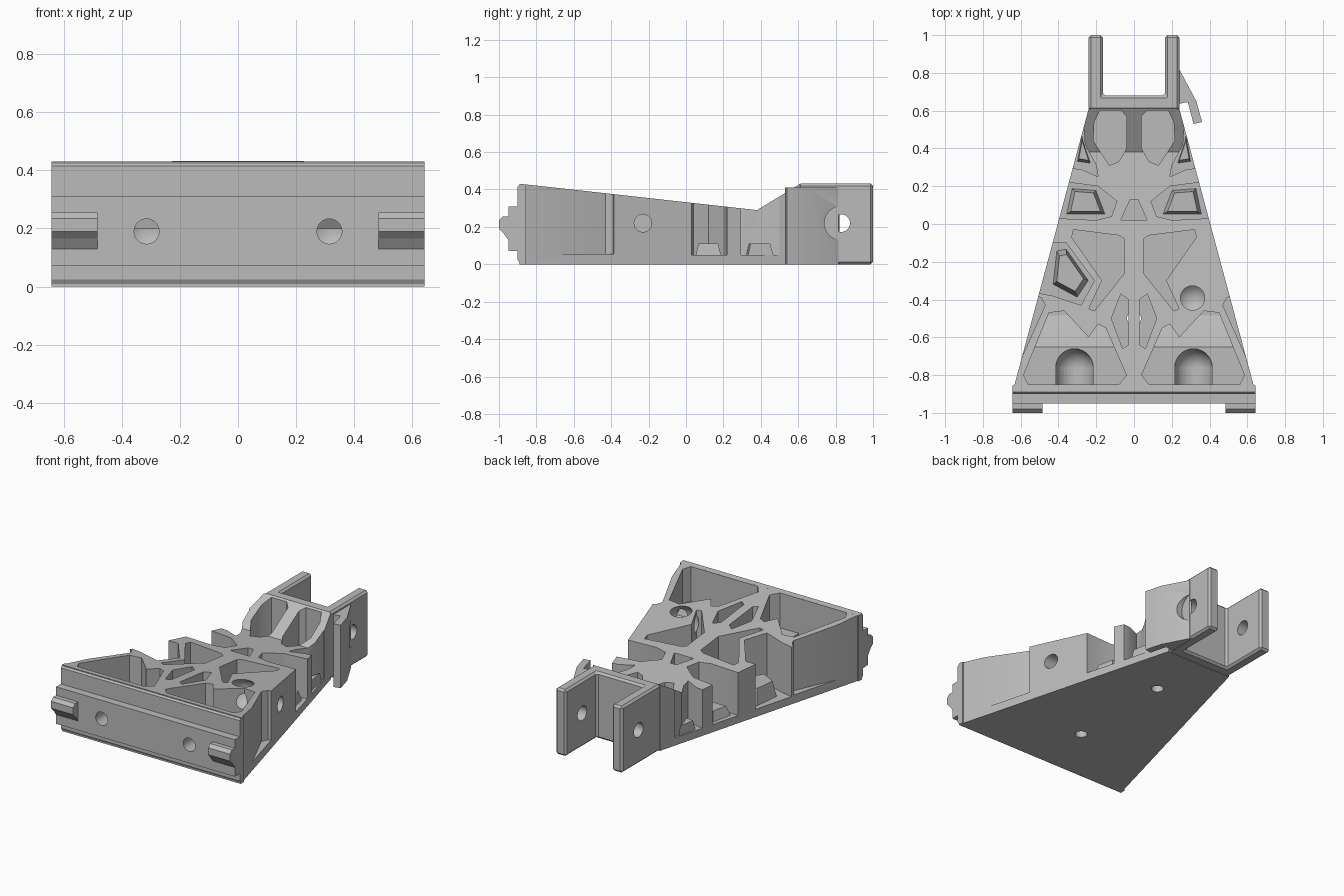
import bpy, bmesh
from mathutils import Vector, Matrix

if "Cube" in bpy.data.objects:
    bpy.data.objects.remove(bpy.data.objects["Cube"])

grey = bpy.data.materials.new("plain grey")
grey.use_nodes = True
COLOUR = (0.5, 0.5, 0.5, 1)
grey.diffuse_color = COLOUR
grey.node_tree.nodes["Principled BSDF"].inputs["Base Color"].default_value = COLOUR


def make(name, bm):
    bmesh.ops.recalc_face_normals(bm, faces=bm.faces)
    me = bpy.data.meshes.new(name)
    bm.to_mesh(me)
    bm.free()
    me.materials.append(grey)
    ob = bpy.data.objects.new(name, me)
    bpy.context.collection.objects.link(ob)
    return ob


def prism(name, pts, lo, hi, axis="z", taper=1.0):
    """Extrude a 2D outline: (x, y) along z, or (y, z) along x."""
    bm = bmesh.new()
    mid = sum((Vector(p) for p in pts), Vector((0, 0))) / len(pts)
    rings = []
    for w, s in ((lo, 1.0), (hi, taper)):
        ring = []
        for p in pts:
            u, v = mid + (Vector(p) - mid) * s
            ring.append(bm.verts.new((u, v, w) if axis == "z" else (w, u, v)))
        rings.append(ring)
    a, b = rings
    bm.faces.new(a)
    bm.faces.new(b)
    for i in range(len(pts)):
        j = (i + 1) % len(pts)
        bm.faces.new((a[i], a[j], b[j], b[i]))
    return make(name, bm)


def rod(name, centre, radius, length, axis):
    bm = bmesh.new()
    turn = {"x": Matrix.Rotation(1.5708, 4, "Y"),
            "y": Matrix.Rotation(1.5708, 4, "X"), "z": Matrix()}[axis]
    bmesh.ops.create_cone(bm, cap_ends=True, segments=32, radius1=radius, radius2=radius,
                          depth=length, matrix=Matrix.Translation(centre) @ turn)
    return make(name, bm)


def ball(name, centre, radius):
    bm = bmesh.new()
    bmesh.ops.create_uvsphere(bm, u_segments=32, v_segments=16, radius=radius,
                              matrix=Matrix.Translation(centre))
    return make(name, bm)


def apply_mod(ob, mod):
    bpy.context.view_layer.objects.active = ob
    bpy.ops.object.modifier_apply(modifier=mod.name)


def cut(ob, tool):
    mod = ob.modifiers.new("cut", "BOOLEAN")
    mod.operation = "DIFFERENCE"
    mod.solver = "EXACT"
    mod.object = tool
    apply_mod(ob, mod)
    bpy.data.objects.remove(tool)


def bevel(ob, width):
    mod = ob.modifiers.new("chamfer", "BEVEL")
    mod.width = width
    mod.segments = 1
    mod.limit_method = "ANGLE"
    apply_mod(ob, mod)


def flip(pts, s):
    return [(x * s, y) for x, y in pts]


# Wedge-shaped body with a sloping top
body = prism("body", [(-.643, -.89), (.643, -.89), (.24, .61), (-.24, .61)], 0, .6)
cut(body, prism("top_cut", [(-1, .443), (.38, .29), (.62, .436), (.62, 1), (-1, 1)], -1, 1, "x"))

# Pockets, mirrored left and right
FRONT = [(.04, -.8), (.08, -.85), (.56, -.85), (.585, -.8), (.45, -.47), (.37, -.46),
         (.24, -.6), (.19, -.53), (.15, -.55)]
SLOT = [(.03, -.4), (.07, -.37), (.12, -.5), (.06, -.66), (.03, -.64)]
MIDDLE = [(.05, -.08), (.08, -.06), (.32, -.03), (.33, -.07), (.17, -.3), (.24, -.45),
          (.21, -.46), (.05, -.26)]
SIDE = [(.5, .035), (.2, .02), (.12, .04), (.09, .12), (.19, .2), (.5, .24)]
REAR_SIDE = [(.5, .31), (.28, .29), (.19, .25), (.2, .31), (.26, .42), (.265, .5), (.5, .5)]
REAR = [(.04, .57), (.07, .6), (.18, .6), (.21, .54), (.215, .44), (.13, .31), (.08, .33), (.04, .4)]
RECESS = [(.62, -.73), (.605, -.73), (.47, -.43), (.49, -.39), (.62, -.35)]

for s in (-1, 1):
    front = prism("front_cut", flip(FRONT, s), .05, 1)
    cut(front, prism("ramp", [(-.95, 0), (-.95, .2), (-.65, .2), (-.5, .06), (-.4, 0)], -1, 1, "x"))
    cut(body, front)
    for pts, floor in ((SLOT, .05), (MIDDLE, .05), (SIDE, .05), (REAR_SIDE, .05),
                       (REAR, .05), (RECESS, .055)):
        cut(body, prism("pocket_cut", flip(pts, s), floor, 1))
    # Rounded groove behind each screw hole
    cut(body, rod("groove_cut", (.315 * s, -.805, .19), .1, .09, "y"))
    cut(body, ball("groove_end_cut", (.315 * s, -.76, .19), .1))
    cut(body, rod("screw_cut", (.315 * s, -.85, .19), .043, .3, "y"))

# Small central pocket and blind holes underneath
cut(body, prism("centre_cut", [(-.07, .02), (.07, .02), (.02, .13), (-.02, .13)], .05, 1))
for y in (-.5, .22):
    cut(body, rod("base_hole_cut", (0, y, .05), .037, .2, "z"))

# Open pocket on one side, scooped bowl and cross hole on the other
cut(body, prism("open_cut", [(-.7, -.33), (-.43, -.38), (-.28, -.43), (-.21, -.3),
                             (-.36, -.1), (-.7, -.1)], .05, 1))
cut(body, ball("bowl_cut", (.31, -.4, .3), .1))
cut(body, rod("cross_hole_cut", (.4, -.23, .22), .047, .3, "x"))

# Raised seats on the pocket floors
prism("open_pocket_seat", [(-.43, -.32), (-.3, -.39), (-.24, -.3), (-.36, -.13), (-.41, -.14)],
      .04, .15, taper=.75)
for s, side in ((-1, "right"), (1, "left")):
    prism(side + "_side_seat", flip([(.36, .05), (.15, .05), (.2, .18), (.33, .19)], s),
          .04, .11, taper=.75)
    prism(side + "_rear_side_seat", flip([(.3, .33), (.23, .32), (.27, .44), (.275, .47)], s),
          .04, .11, taper=.75)

# Front rail with stepped profile
rail = prism("front_rail", [(-.855, 0), (-.885, 0), (-.9, .025), (-.9, .07), (-.95, .07), (-.95, .31),
                            (-.9, .31), (-.9, .415), (-.885, .43), (-.855, .427)],
             -.643, .643, "x")
for s, side in ((-1, "right"), (1, "left")):
    cut(rail, rod("screw_cut", (.315 * s, -.9, .19), .043, .3, "y"))
    # Hooked tab at each end of the rail
    prism(side + "_tab", [(-.94, .13), (-.95, .13), (-.975, .165), (-1, .19), (-1, .235),
                          (-.98, .255), (-.94, .255)], min(.485 * s, .643 * s),
          max(.485 * s, .643 * s), "x")
    # Corner chamfers
    cut(rail, prism("corner_cut", flip([(.7, -1), (.62, -1), (.645, -.93), (.7, -.93)], s), .32, 1))

# Fork at the back with a cross pin hole
fork = prism("rear_fork", [(-.24, .6), (.24, .6), (.24, 1), (.165, 1), (.165, .68),
                           (-.165, .68), (-.165, 1), (-.24, 1)], 0, .432)
bevel(fork, .013)
cut(fork, rod("pin_cut", (0, .83, .22), .047, 1, "x"))

# Bent latch on the side of the fork
latch = prism("side_latch", [(.23, .82), (.242, .815), (.33, .65), (.36, .54), (.315, .53),
                             (.285, .645), (.23, .635)], 0, .41)
cut(latch, rod("pin_recess_cut", (.39, .83, .22), .09, .296, "x"))

# Smooth the round surfaces and keep the edges sharp
bpy.ops.object.select_all(action="DESELECT")
for ob in (body, rail, fork, latch):
    ob.select_set(True)
    bpy.context.view_layer.objects.active = ob
bpy.ops.object.shade_smooth_by_angle(angle=.5)
